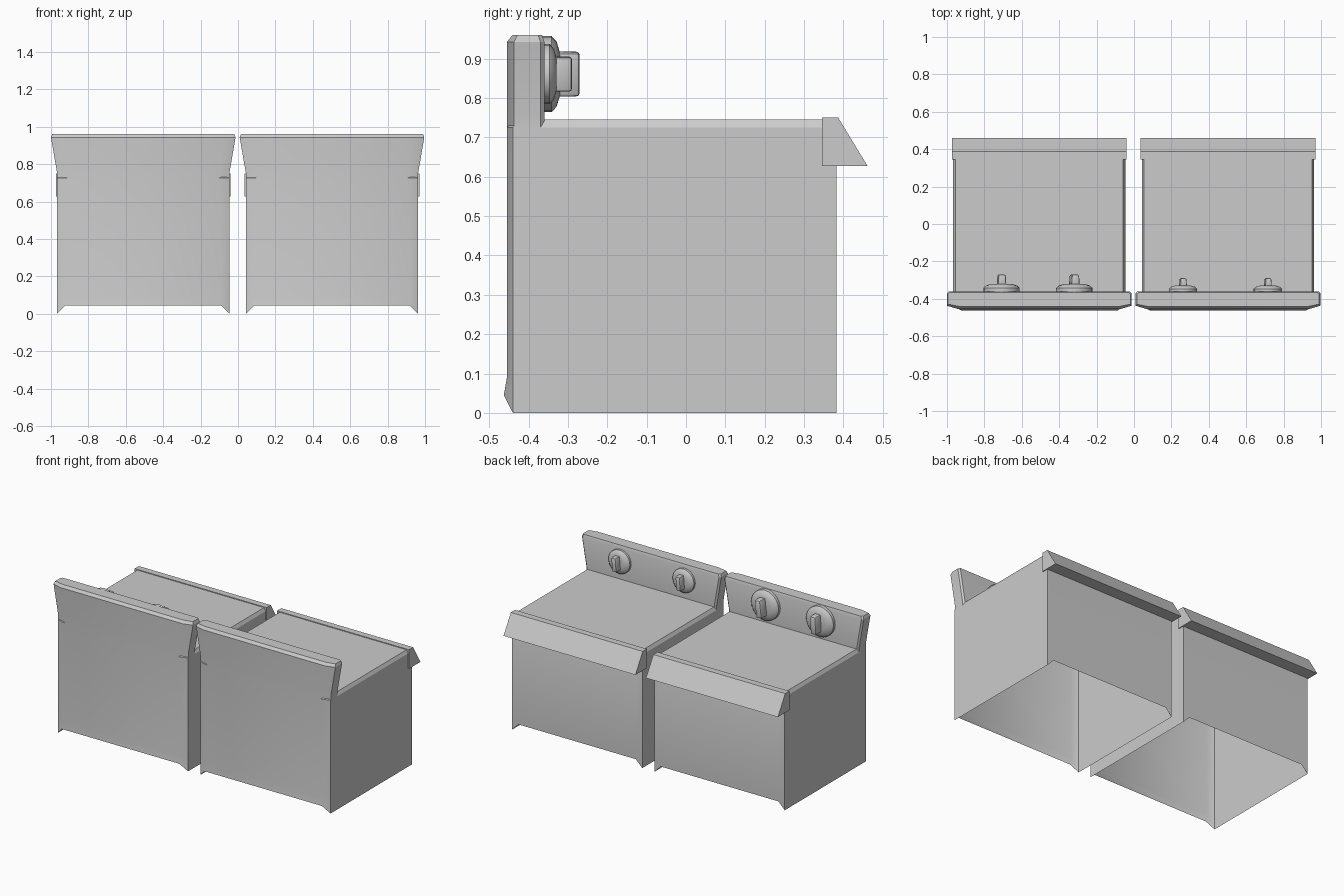
import bpy, bmesh, math
from mathutils import Matrix, Vector

if "Cube" in bpy.data.objects:
    bpy.data.objects.remove(bpy.data.objects["Cube"])


def finish(bm, name, smooth=None):
    bmesh.ops.recalc_face_normals(bm, faces=bm.faces)
    me = bpy.data.meshes.new(name)
    bm.to_mesh(me)
    bm.free()
    ob = bpy.data.objects.new(name, me)
    bpy.context.collection.objects.link(ob)
    if smooth:
        bpy.ops.object.select_all(action='DESELECT')
        ob.select_set(True)
        bpy.context.view_layer.objects.active = ob
        bpy.ops.object.shade_smooth_by_angle(angle=math.radians(smooth))
    return ob


def loft(rings, name, smooth=None, cap_start=False, cap_end=True):
    bm = bmesh.new()
    rows = [[bm.verts.new(p) for p in ring] for ring in rings]
    n = len(rows[0])
    for a, b in zip(rows, rows[1:]):
        for i in range(n):
            j = (i + 1) % n
            bm.faces.new((a[i], a[j], b[j], b[i]))
    if cap_start:
        bm.faces.new(rows[0])
    if cap_end:
        bm.faces.new(rows[-1])
    return finish(bm, name, smooth)


def plan(cx, w, back, edge, front, z, zmid=None, round_front=0.0, c=0.045):
    # horizontal section: bowed rear panel, straight sides, front wall
    zm = z if zmid is None else zmid
    half = [(w - c, back, zm), (w, edge, z), (w, front - round_front, z),
            (w - (round_front or c), front, zm)]
    pts = half + [(-x, y, zz) for x, y, zz in reversed(half)]
    return [(cx + x, y, zz) for x, y, zz in pts]


def knob(cx, z, r, turn, name):
    # stepped round dial
    base, seg, k = -0.362, 24, r / 0.097
    prof = [(1, -0.004), (1, 0.02), (0.86, 0.033), (0.55, 0.042)]
    rings = [[(cx + r * f * math.cos(2 * math.pi * i / seg), base + d * k,
               z + r * f * math.sin(2 * math.pi * i / seg)) for i in range(seg)]
             for f, d in prof]
    loft(rings, name + "_dial", 35)
    # bevelled grip
    bm = bmesh.new()
    bmesh.ops.create_cube(bm, size=1)
    for v in bm.verts:
        taper = 0.8 if v.co.y > 0 else 1
        v.co = Vector((v.co.x * 0.048 * taper, v.co.y * 0.066, v.co.z * 0.112)) * k
    bmesh.ops.bevel(bm, geom=bm.edges[:], offset=0.009 * k, segments=2,
                    affect='EDGES', profile=0.5)
    bm.transform(Matrix.Translation((cx, base + 0.059 * k, z)) @ Matrix.Rotation(turn, 4, 'Y'))
    finish(bm, name + "_grip", 35)


def machine(cx, name, knobs, r):
    w = 0.461
    # open-bottomed cabinet with notched feet and chamfered deck
    loft([plan(cx, w, -0.463, -0.44, 0.383, 0, 0.045),
          plan(cx, w, -0.455, -0.44, 0.383, 0.09),
          plan(cx, w, -0.455, -0.44, 0.383, 0.725),
          plan(cx, w - 0.012, -0.44, -0.43, 0.375, 0.745)], name + "_cabinet", 30)
    # flared control console
    sections = [(w, 0.725, 0), (w, 0.755, 0), (0.4935, 0.943, 0), (0.487, 0.96, 0.014)]
    loft([plan(cx, ww, -0.455 + i, -0.437 + i * 0.6, -0.36 - i * 0.4, z, None, 0.01, 0.06)
          for ww, z, i in sections], name + "_console", 30)
    # sloped front lip
    prof = [(0.345, 0.75), (0.387, 0.75), (0.461, 0.628), (0.345, 0.628)]
    loft([[(cx + s * 0.467, y, z) for y, z in prof] for s in (-1, 1)],
         name + "_lip", None, True)
    for i, (kx, turn) in enumerate(knobs):
        knob(kx, 0.861, r, turn, f"{name}_knob_{i + 1}")


machine(-0.5065, "washer", [(-0.708, 0.05), (-0.319, 0.12)], 0.097)
machine(0.5025, "dryer", [(0.262, 0.08), (0.716, 0.08)], 0.076)
